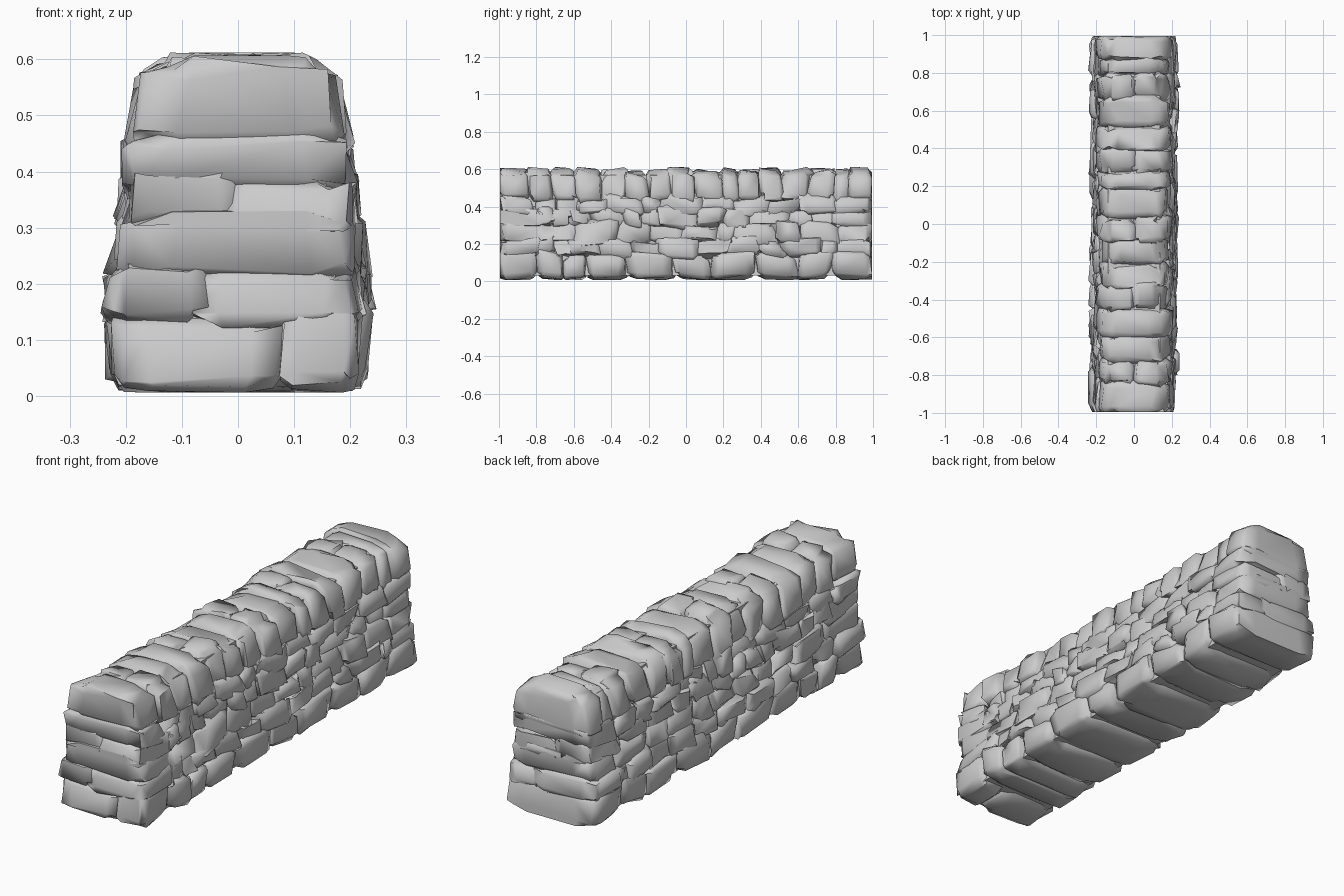
import bpy, bmesh, random, math
from mathutils import Vector

if "Cube" in bpy.data.objects:
    bpy.data.objects.remove(bpy.data.objects["Cube"])

rng = random.Random(11)
PROFILE = [(0.0, 0.214), (0.08, 0.228), (0.2, 0.222), (0.3, 0.207), (0.4, 0.194),
           (0.5, 0.184), (0.57, 0.163), (0.62, 0.125)]


def half_width(z):
    """Battered half thickness of the wall at height z."""
    z = min(max(z, 0), 0.619)
    for (z0, w0), (z1, w1) in zip(PROFILE, PROFILE[1:]):
        if z <= z1:
            return w0 + (w1 - w0) * (z - z0) / (z1 - z0)


def add_stone(bm, xa, xb, y0, y1, z0, z1, rough=0.011):
    """Rounded, jittered block; xa and xb are fractions of the half width."""
    sub = bmesh.new()
    bmesh.ops.create_cube(sub, size=2)
    bmesh.ops.subdivide_edges(sub, edges=sub.edges[:], cuts=2, use_grid_fill=True)
    bulge = rng.uniform(-0.012, 0.012)
    skew = rng.uniform(-0.015, 0.015)
    for v in sub.verts:
        ext = sum(abs(c) > 0.9 for c in v.co)
        pull = (0, 0, 0.013, 0.024)[ext]
        c = [math.copysign(1 if abs(t) > 0.9 else 0.58, t) for t in v.co]
        z = (z0 + z1) / 2 + c[2] * (z1 - z0) / 2
        y = (y0 + y1) / 2 + c[1] * (y1 - y0) / 2
        f = (xa + xb) / 2 + c[0] * (xb - xa) / 2
        x = f * (half_width(z) + bulge)
        p = Vector((x, y + skew * c[2], z + skew * c[1] * 0.8))
        for i in range(3):
            if abs(c[i]) == 1:
                p[i] -= math.copysign(pull, c[i])
            p[i] += rng.uniform(-rough, rough)
        p.y = max(-0.995, min(0.995, p.y))
        p.z = max(0.006, min(0.612, p.z))
        v.co = p
    bmesh.ops.triangulate(sub, faces=sub.faces[:])
    tmp = bpy.data.meshes.new("tmp")
    sub.to_mesh(tmp)
    sub.free()
    bm.from_mesh(tmp)
    bpy.data.meshes.remove(tmp)


def breaks(y0, y1, shortest, longest):
    """Random joints along a course."""
    ys = [y0]
    while y1 - ys[-1] > longest:
        ys.append(ys[-1] + rng.uniform(shortest, longest))
    if y1 - ys[-1] < shortest * 0.6 and len(ys) > 1:
        ys.pop()
    return ys + [y1]


def finish(bm, name):
    me = bpy.data.meshes.new(name)
    bm.to_mesh(me)
    bm.free()
    ob = bpy.data.objects.new(name, me)
    bpy.context.collection.objects.link(ob)
    bpy.ops.object.select_all(action='DESELECT')
    ob.select_set(True)
    bpy.context.view_layer.objects.active = ob
    bpy.ops.object.shade_smooth_by_angle(angle=math.radians(75))


# Hearting that fills the joints
bm = bmesh.new()
bmesh.ops.create_cube(bm, size=2)
for v in bm.verts:
    z = 0.3 + v.co.z * 0.268
    v.co = Vector((v.co.x * (half_width(z) - 0.027), v.co.y * 0.965, z))
finish(bm, "hearting")

# Foundation course of wide slabs across the full thickness
bm = bmesh.new()
joints = [-0.995, -0.80, -0.66, -0.53, -0.32, -0.07, 0.13, 0.37, 0.60, 0.78, 0.995]
for a, b in zip(joints, joints[1:]):
    spans = [(-1, 0.38), (0.3, 1)] if a < -0.9 else [(-1, 1)]
    for xa, xb in spans:
        add_stone(bm, xa, xb, a - 0.008, b + 0.008, 0.008, rng.uniform(0.145, 0.18), 0.009)
finish(bm, "foundation_course")

# Middle courses: through stones at the ends, face stones on both sides
for n, (z0, z1) in enumerate([(0.14, 0.225), (0.21, 0.31), (0.3, 0.385), (0.365, 0.445)]):
    bm = bmesh.new()
    for s in (-1, 1):
        e = rng.uniform(0.7, 0.85)
        m = rng.uniform(-0.4, 0.4)
        for xa, xb in ([(-1, 1)] if n % 2 else [(-1, m + 0.1), (m - 0.1, 1)]):
            add_stone(bm, xa, xb, min(s * e, s * 1.0), max(s * e, s * 1.0),
                      z0 - 0.016, z1 + 0.016)
    for s in (-1, 1):
        js = breaks(-0.8, 0.8, 0.08, 0.22)
        for a, b in zip(js, js[1:]):
            za, zb = z0 - rng.uniform(0.0, 0.03), z1 + rng.uniform(0.0, 0.03)
            xa, xb = (0.2, 1.0) if s > 0 else (-1.0, -0.2)
            add_stone(bm, xa, xb, a - 0.014, b + 0.014, za, zb, 0.012)
    finish(bm, "face_course_%d" % (n + 1))

# Cope stones set on edge along the top, some of them paired
bm = bmesh.new()
js = breaks(-0.995, 0.995, 0.08, 0.165)
for i, (a, b) in enumerate(zip(js, js[1:])):
    paired = i % 3 == 1
    for xa, xb in ([(-1, 0.08), (-0.08, 1)] if paired else [(-1, 1)]):
        add_stone(bm, xa, xb, a - 0.012, b + 0.012, 0.42 + rng.uniform(-0.015, 0.015),
                  rng.uniform(0.588, 0.608), 0.011)
finish(bm, "cope_stones")
